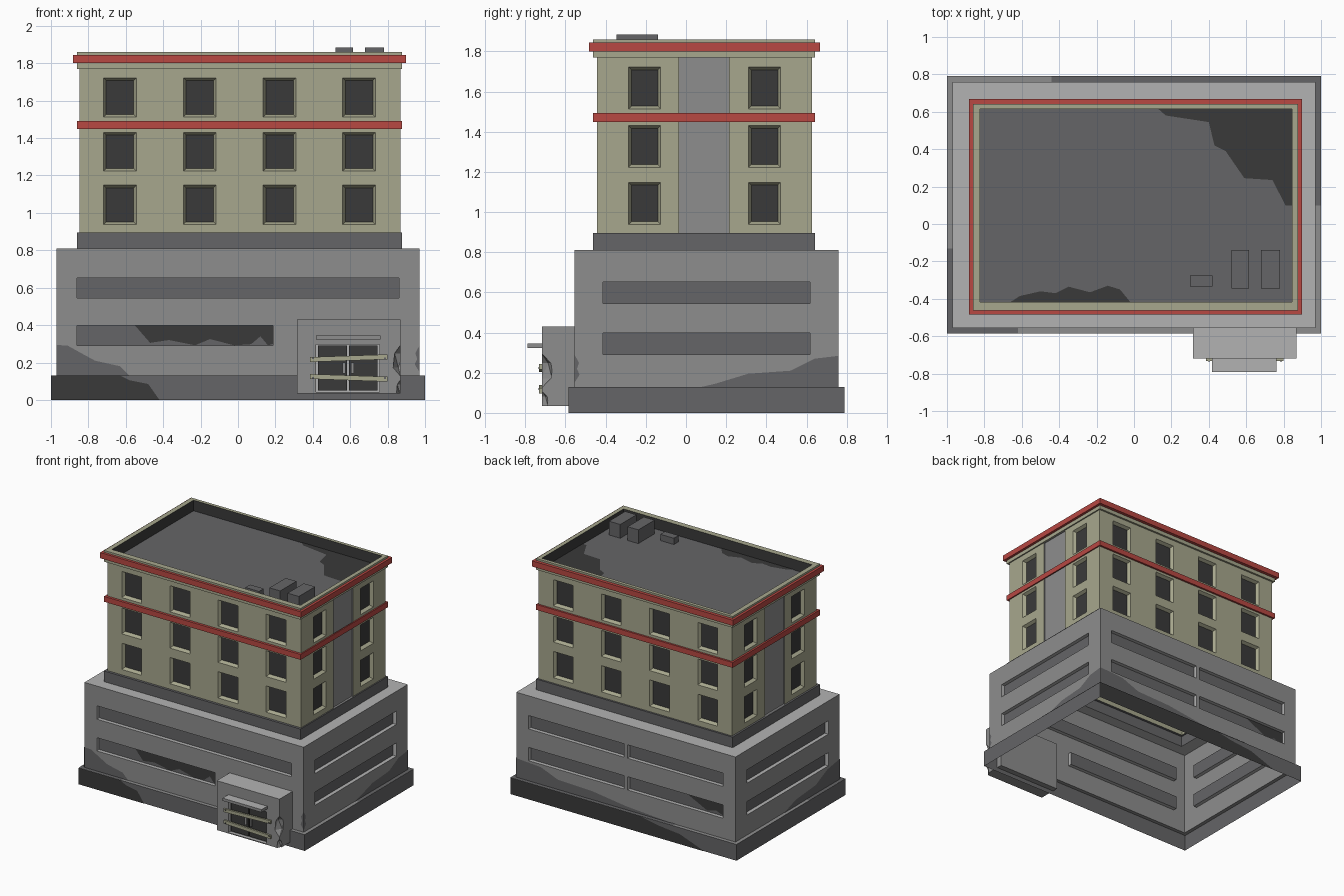
import bpy, bmesh, math
from mathutils import Matrix, Vector

if "Cube" in bpy.data.objects:
    bpy.data.objects.remove(bpy.data.objects["Cube"])


def material(name, r, g, b):
    m = bpy.data.materials.new(name)
    m.diffuse_color = (r, g, b, 1)
    m.use_nodes = True
    m.node_tree.nodes["Principled BSDF"].inputs["Base Color"].default_value = m.diffuse_color
    return m


MATS = [material("wall_grey", .27, .27, .27), material("light_grey", .45, .45, .45),
        material("dark_grey", .13, .13, .135), material("charcoal", .042, .042, .042),
        material("beige", .39, .39, .27), material("red", .48, .065, .055)]
GREY, LIGHT, DARK, COAL, BEIGE, RED = range(6)

# plan outlines: x0, x1, y0, y1
PLINTH = (-1, 1, -.585, .79)
LOW = (-.97, .97, -.555, .76)
BAND = (-.862, .878, -.463, .642)
BODY = (-.847, .868, -.443, .627)
CORNICE = (-.882, .898, -.483, .667)
INNER = (-.824, .845, -.417, .615)


def at(box, side, u, z, d=0):
    """Point on one side of a plan box, d units inside its face."""
    x0, x1, y0, y1 = box
    return {"f": (u, y0 + d, z), "b": (u, y1 - d, z),
            "l": (x0 + d, u, z), "r": (x1 - d, u, z)}[side]


class Part:
    def __init__(self, name):
        self.name, self.bm = name, bmesh.new()

    def face(self, pts, mat, flip=False):
        f = self.bm.faces.new([self.bm.verts.new(p) for p in (pts[::-1] if flip else pts)])
        f.material_index = mat

    def wall(self, box, side, z0, z1, mat, holes=()):
        """Flat wall with recessed openings (u0, u1, z0, z1, depth, taper, back, reveal)."""
        flip = side in "bl"
        e0, e1 = box[:2] if side in "fb" else box[2:]
        us = sorted({e0, e1, *[h[0] for h in holes], *[h[1] for h in holes]})
        zs = sorted({z0, z1, *[h[2] for h in holes], *[h[3] for h in holes]})
        for a, b in zip(us, us[1:]):
            for c, d in zip(zs, zs[1:]):
                mu, mz = (a + b) / 2, (c + d) / 2
                if any(h[0] < mu < h[1] and h[2] < mz < h[3] for h in holes):
                    continue
                self.face([at(box, side, *q) for q in ((a, c), (b, c), (b, d), (a, d))], mat, flip)
        for a, b, c, d, depth, t, back, reveal in holes:
            o = [at(box, side, *q) for q in ((a, c), (b, c), (b, d), (a, d))]
            i = [at(box, side, *q, depth) for q in
                 ((a + t, c + t), (b - t, c + t), (b - t, d - t), (a + t, d - t))]
            self.face(i, back, flip)
            for k in range(4):
                n = (k + 1) % 4
                self.face([o[k], o[n], i[n], i[k]], reveal, flip)

    def tube(self, box, z0, z1, mat, inward=False):
        for s in "fbrl":
            e = box[:2] if s in "fb" else box[2:]
            pts = [at(box, s, *q) for q in ((e[0], z0), (e[1], z0), (e[1], z1), (e[0], z1))]
            self.face(pts, mat, (s in "bl") != inward)

    def ring(self, outer, inner, z, mat, down=False):
        c = [[(b[i], b[j], z) for i, j in ((0, 2), (1, 2), (1, 3), (0, 3))] for b in (outer, inner)]
        for k in range(4):
            n = (k + 1) % 4
            self.face([c[0][k], c[0][n], c[1][n], c[1][k]], mat, down)

    def finish(self):
        bmesh.ops.remove_doubles(self.bm, verts=self.bm.verts, dist=1e-5)
        me = bpy.data.meshes.new(self.name)
        self.bm.to_mesh(me)
        self.bm.free()
        for m in MATS:
            me.materials.append(m)
        ob = bpy.data.objects.new(self.name, me)
        bpy.context.collection.objects.link(ob)
        return ob


def block(name, x0, x1, y0, y1, z0, z1, mat, top=None, tilt=0):
    p = Part(name)
    c = Vector(((x0 + x1) / 2, (y0 + y1) / 2, (z0 + z1) / 2))
    bmesh.ops.create_cube(p.bm, size=1, matrix=Matrix.Translation(c) @ Matrix.Rotation(
        math.radians(tilt), 4, "Y") @ Matrix.Diagonal((x1 - x0, y1 - y0, z1 - z0, 1)))
    p.bm.normal_update()
    for f in p.bm.faces:
        f.material_index = top if top is not None and f.normal.z > .9 else mat
    return p.finish()


def stain(name, box, side, pts, mat, d=-.003):
    p = Part(name)
    p.face([at(box, side, u, z, d) for u, z in pts], mat)
    p.bm.normal_update()
    f = next(iter(p.bm.faces))
    out = Vector({"f": (0, -1, 0), "b": (0, 1, 0), "l": (-1, 0, 0), "r": (1, 0, 0)}[side])
    if f.normal.dot(out) < 0:
        f.normal_flip()
    p.finish()


def flat_patch(name, pts, z, mat):
    p = Part(name)
    p.face([(x, y, z) for x, y in pts], mat)
    p.bm.normal_update()
    f = next(iter(p.bm.faces))
    if f.normal.z < 0:
        f.normal_flip()
    p.finish()


# plinth, open underneath
p = Part("plinth")
p.tube(PLINTH, 0, .13, DARK)
p.ring(PLINTH, LOW, .13, GREY)
p.finish()

# lower storeys with long recessed openings
ROWS = ((.545, .652), (.291, .397))
p = Part("lower_storeys")
slot = lambda a, b, r: (a, b, r[0], r[1], .03, 0, DARK, LIGHT)
p.wall(LOW, "f", .13, .81, GREY, [slot(-.861, .861, ROWS[0]), slot(-.861, .187, ROWS[1])])
p.wall(LOW, "b", .13, .81, GREY, [slot(a, b, r) for r in ROWS for a, b in ((-.861, -.015), (.015, .861))])
for s in "lr":
    p.wall(LOW, s, .13, .81, GREY, [slot(-.413, .617, r) for r in ROWS])
p.ring(LOW, BAND, .81, LIGHT)
p.finish()

# dark footing of the upper storeys
p = Part("upper_footing")
p.tube(BAND, .81, .895, DARK)
p.ring(BAND, BODY, .895, DARK)
p.finish()

# upper storeys with framed windows and a grey panel on each end
p = Part("upper_storeys")
FLOORS = ((.938, 1.148), (1.223, 1.43), (1.513, 1.722))
win = lambda c, w, f: (c - w / 2, c + w / 2, f[0], f[1], .025, .014, COAL, BEIGE)
for s in "fb":
    p.wall(BODY, s, .895, 1.77, BEIGE, [win(c, .175, f) for c in (-.631, -.204, .222, .647) for f in FLOORS])
for s in "lr":
    p.wall(BODY, s, .895, 1.77, BEIGE, [win(c, .16, f) for c in (-.206, .391) for f in FLOORS]
           + [(-.035, .214, .895, 1.77, .01, 0, GREY, GREY)])
p.finish()

# red belts
for name, box, inner, z0, z1 in (("middle_belt", BAND, BODY, 1.449, 1.492),
                                 ("cornice_belt", CORNICE, BAND, 1.80, 1.845)):
    p = Part(name)
    p.tube(box, z0, z1, RED)
    p.ring(box, inner, z1, RED)
    p.ring(box, inner, z0, RED, True)
    p.finish()

# parapet and sunken roof
p = Part("parapet_roof")
p.tube(BAND, 1.77, 1.86, BEIGE)
p.ring(BAND, BODY, 1.77, BEIGE, True)
p.ring(BAND, INNER, 1.86, BEIGE)
p.tube(INNER, 1.775, 1.86, COAL, True)
x0, x1, y0, y1 = INNER
p.face([(x0, y0, 1.775), (x1, y0, 1.775), (x1, y1, 1.775), (x0, y1, 1.775)], DARK)
p.finish()
for i, (a, b, c, d, h) in enumerate(((.52, .615, -.345, -.14, 1.885), (.68, .78, -.345, -.14, 1.885),
                                     (.30, .42, -.335, -.275, 1.825))):
    block(f"roof_unit_{i + 1}", a, b, c, d, 1.775, h, DARK)

# roof stains
flat_patch("roof_stain_corner", [(.13, .615), (.17, .58), (.4, .545), (.43, .42), (.49, .39), (.59, .245),
                                 (.74, .235), (.81, .1), (.845, .1), (.845, .615)], 1.778, COAL)
flat_patch("roof_stain_front", [(-.66, -.417), (-.61, -.385), (-.5, -.36), (-.42, -.37), (-.35, -.335),
                                (-.235, -.365), (-.14, -.33), (-.075, -.35), (-.02, -.417)], 1.778, COAL)

# wall and plinth stains
stain("front_wall_stain", LOW, "f", [(-.97, .13), (-.97, .294), (-.91, .29), (-.82, .24), (-.765, .21),
                                     (-.63, .18), (-.58, .13)], DARK)
stain("front_plinth_stain", PLINTH, "f", [(-1, 0), (-1, .13), (-.63, .13), (-.58, .105), (-.48, .085), (-.42, 0)], COAL)
stain("right_wall_stain", LOW, "r", [(.76, .13), (.76, .284), (.64, .27), (.52, .21), (.31, .195), (.145, .145), (.08, .13)], DARK)
stain("left_wall_stain", LOW, "l", [(-.555, .13), (-.555, .294), (-.4, .27), (-.25, .2), (0, .18), (.15, .13)], DARK)
stain("back_wall_stain", LOW, "b", [(.97, .13), (.97, .284), (.75, .27), (.6, .21), (.3, .2), (0, .16), (-.44, .13)], DARK)
stain("back_plinth_stain", PLINTH, "b", [(1, 0), (1, .13), (-.15, .13), (-.3, .1), (-.5, .08), (-.72, 0)], COAL)
stain("front_opening_damage", LOW, "f", [(-.55, .397), (-.47, .305), (-.37, .32), (-.23, .292), (-.15, .325), (-.02, .292),
                                         (.07, .298), (.12, .34), (.16, .292), (.187, .3), (.187, .397)], COAL, .027)
stain("back_opening_damage", LOW, "b", [(-.861, .397), (-.861, .292), (-.78, .32), (-.7, .3), (-.62, .34), (-.5, .397)], COAL, .027)
for n, a, b, c, d in (("back", -.44, 1, .76, .79), ("left", -1, -.97, -.585, -.13),
                      ("right", .97, 1, .1, .76), ("front", -.97, -.62, -.585, -.555)):
    flat_patch(f"plinth_top_stain_{n}", [(a, c), (b, c), (b, d), (a, d)], .132, DARK)
for s, e, k in (("f", .97, -1), ("r", -.555, 1)):
    stain(f"corner_crack_{s}", LOW, s, [(e, .15), (e + k * .025, .19), (e + k * .012, .22), (e + k * .022, .25), (e, .29)], DARK)

# entrance block with door recess and broken corner
porch = block("entrance_block", .315, .87, -.718, -.54, .035, .43, GREY, LIGHT)
cutters = [block("door_cutter", .417, .757, -.8, -.69, .042, .297, LIGHT)]
for z, s in ((.21, (.045, .06, .085)), (.06, (.025, .035, .05))):
    c = Part("chip_cutter")
    bmesh.ops.create_icosphere(c.bm, subdivisions=1, radius=1,
                               matrix=Matrix.Translation((.87, -.718, z)) @ Matrix.Diagonal((*s, 1)))
    cutters.append(c.finish())
bpy.context.view_layer.objects.active = porch
for c in cutters:
    c.hide_render = True
    m = porch.modifiers.new("cut", "BOOLEAN")
    m.operation, m.solver, m.object = "DIFFERENCE", "EXACT", c
    bpy.ops.object.modifier_apply(modifier=m.name)
    bpy.data.objects.remove(c)

# doors, handles, canopy and boards
for n, a, b, h in (("left", .428, .584, .566), ("right", .594, .746, .612)):
    block(f"door_{n}", a, b, -.7, -.688, .05, .292, COAL)
    block(f"door_handle_{n}", h - .008, h + .008, -.712, -.7, .14, .2, GREY)
block("canopy", .417, .762, -.79, -.7, .323, .345, GREY, LIGHT)
for n, z, t in (("upper", .223, -2), ("lower", .118, 2)):
    block(f"board_{n}", .385, .8, -.732, -.716, z - .013, z + .013, BEIGE, tilt=t)
    for x in (.4, .785):
        block(f"board_nail_{n}", x - .005, x + .005, -.735, -.73, z - .005, z + .005, DARK)
